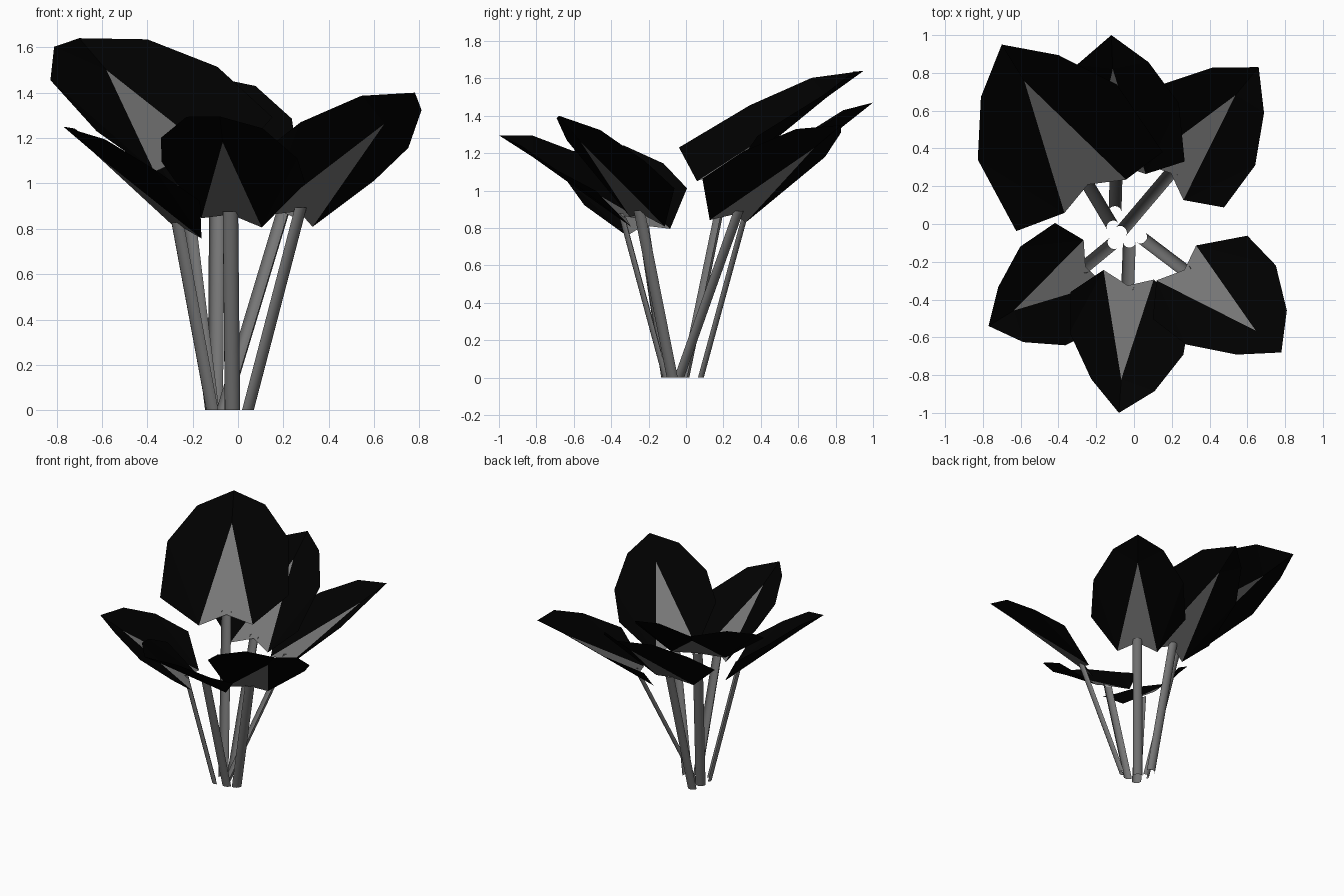
import bpy
import math
from mathutils import Vector

cube = bpy.data.objects.get("Cube")
if cube:
    bpy.data.objects.remove(cube)


def material(name, value):
    mat = bpy.data.materials.new(name)
    mat.use_nodes = True
    color = (value, value, value, 1)
    mat.diffuse_color = color
    mat.node_tree.nodes["Principled BSDF"].inputs["Base Color"].default_value = color
    return mat


black = material("leaf black", 0.0)
grey = material("stem grey", 0.18)


def add_object(name, verts, faces, mats):
    mesh = bpy.data.meshes.new(name)
    mesh.from_pydata(verts, [], faces)
    for mat in mats:
        mesh.materials.append(mat)
    obj = bpy.data.objects.new(name, mesh)
    bpy.context.collection.objects.link(obj)
    return mesh


APEX = 0.75
NOTCH = 0.05


def leaf(name, base, tip, width, roll, lobe):
    """Trough-shaped blade with a flat pale notched triangle at its base."""
    base, tip = Vector(base), Vector(tip)
    axis = tip - base
    forward = Vector((axis.x, axis.y, 0)).normalized()
    side = Vector((-forward.y, forward.x, 0))
    # Half outline: fraction along the midrib, width, lift
    half = [(-0.03, 0.42, 0), (lobe, 1, 0.4), (0.48, 0.95, 0.31), (0.79, 0.53, 0.22)]
    verts = [tip, base + axis * APEX]
    for sign in (1, -1):
        for along, out, lift in half:
            # A rolled blade leans sideways and swings its low side forward
            across = (sign * out - roll * lift) * width
            verts.append(base + axis * along + side * across
                         - forward * (across * roll * 0.8)
                         + Vector((0, 0, lift * width + across * roll)))
    verts.append(base + axis * NOTCH)
    faces = [(1, 2, 10), (1, 10, 6)]
    for k in (2, 6):
        fan = [(k, k + 1, k + 2), (k, k + 2, 1), (1, k + 2, k + 3), (1, k + 3, 0)]
        faces += fan if k == 6 else [f[::-1] for f in fan]
    mesh = add_object(name, verts, faces, [black, grey])
    for poly in mesh.polygons[:2]:
        poly.material_index = 1


def stem(name, foot, base, tip, radius=0.034, depth=0.03, steps=8):
    """Leaning half-tube, hollow side inward, running into the leaf's notch."""
    foot = Vector(foot)
    top = Vector(base).lerp(Vector(tip), NOTCH * 1.6)
    out = top - foot
    out.z = 0
    out.normalize()
    side = Vector((-out.y, out.x, 0))
    verts = []
    for end in (foot, top):
        for i in range(steps + 1):
            a = math.pi * i / steps
            verts.append(end + side * (math.cos(a) * radius)
                         + out * ((math.sin(a) - 0.5) * depth))
    row = steps + 1
    faces = [(i, i + 1, i + 1 + row, i + row) for i in range(steps)]
    mesh = add_object(name, verts, faces, [grey])
    for poly in mesh.polygons:
        poly.use_smooth = True


# Name, stem foot, leaf base, leaf tip, half width, roll, lobe position
PLANT = [
    ("back_right", (-0.12, 0, 0), (-0.22, 0.17, 1.08), (-0.70, 0.95, 1.64), 0.44, -0.07, 0.01),
    ("back", (-0.1, 0.08, 0), (-0.09, 0.28, 0.9), (-0.12, 1.0, 1.47), 0.36, 0, 0.05),
    ("back_left", (-0.06, -0.03, 0), (0.17, 0.24, 0.85), (0.66, 0.83, 1.35), 0.34, -0.05, 0.12),
    ("front_left", (0.05, -0.08, 0), (0.24, -0.22, 0.85), (0.78, -0.68, 1.4), 0.33, -0.18, 0.17),
    ("front", (-0.025, -0.11, 0), (-0.03, -0.29, 0.84), (-0.08, -1.0, 1.295), 0.32, -0.15, 0.18),
    ("front_right", (-0.12, -0.11, 0), (-0.23, -0.21, 0.79), (-0.77, -0.54, 1.25), 0.3, -0.15, 0.13),
]
for name, foot, base, tip, width, roll, lobe in PLANT:
    leaf(name + "_leaf", base, tip, width, roll, lobe)
    stem(name + "_stem", foot, base, tip)
